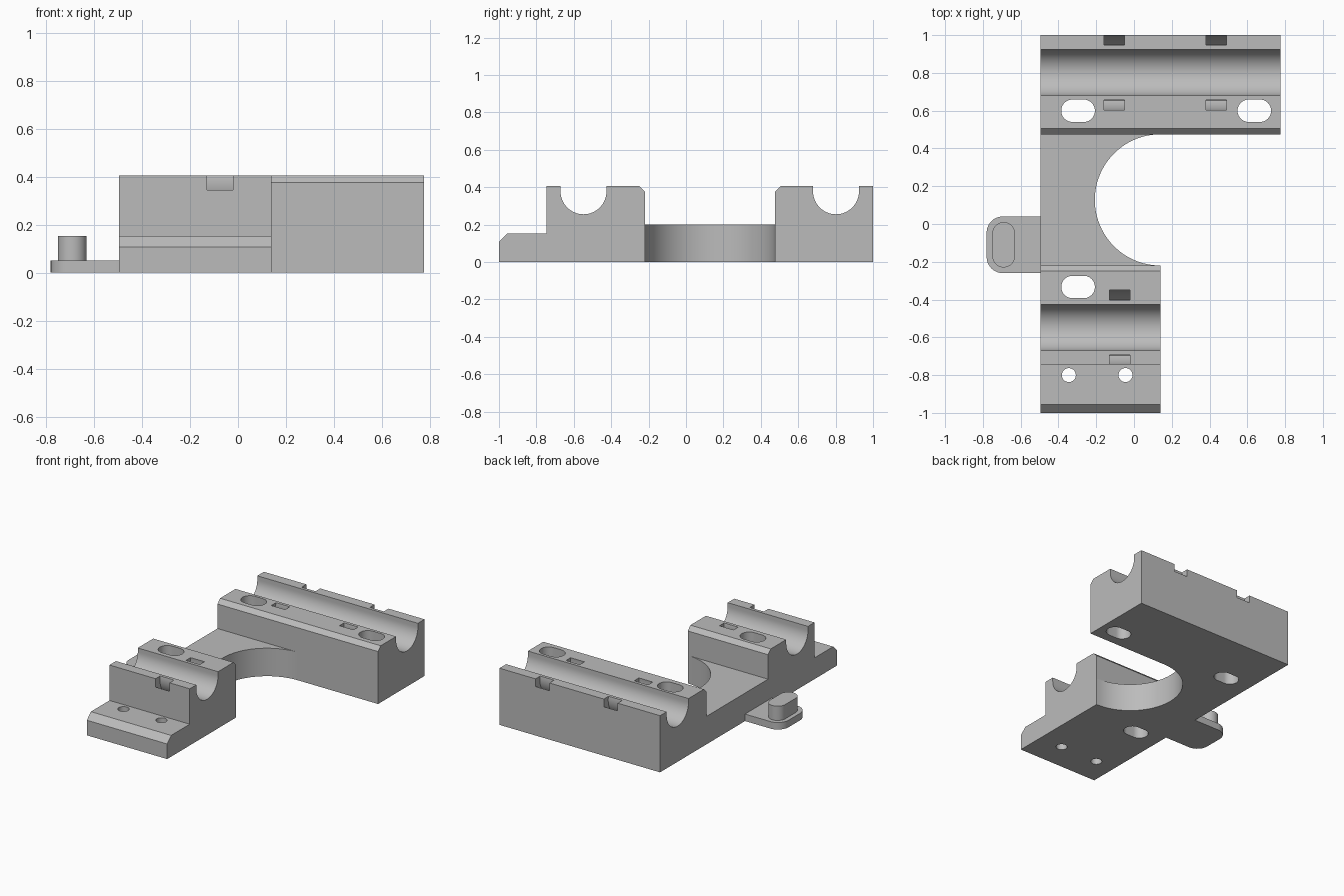
import bpy, bmesh
from math import sin, cos, radians
from mathutils import Vector

cube = bpy.data.objects.get("Cube")
if cube:
    bpy.data.objects.remove(cube, do_unlink=True)

grey = bpy.data.materials.new("plain grey")
grey.use_nodes = True
grey.diffuse_color = (0.5, 0.5, 0.5, 1)
grey.node_tree.nodes["Principled BSDF"].inputs["Base Color"].default_value = (0.5, 0.5, 0.5, 1)

LEFT, MID, RIGHT = -0.495, 0.14, 0.775     # x limits of the blocks
TOP, WEB_TOP, AXIS = 0.405, 0.2, 0.378     # heights; AXIS is the rod centre
FRONT_ROD, BACK_ROD, ROD_R = -0.548, 0.802, 0.123


def arc(cx, cy, r, start, end, n=32):
    angles = [radians(start + (end - start) * i / n) for i in range(n + 1)]
    return [(cx + r * cos(a), cy + r * sin(a)) for a in angles]


def extrude(name, points, low, high, axis="z"):
    """Solid from a flat outline: (y, z) pushed along x, or (x, y) along z."""
    bm = bmesh.new()
    place = (lambda p: (low, *p)) if axis == "x" else (lambda p: (*p, low))
    face = bm.faces.new([bm.verts.new(place(p)) for p in points])
    step = Vector((high - low, 0, 0) if axis == "x" else (0, 0, high - low))
    new = bmesh.ops.extrude_face_region(bm, geom=[face])["geom"]
    bmesh.ops.translate(bm, vec=step, verts=[v for v in new if isinstance(v, bmesh.types.BMVert)])
    bmesh.ops.recalc_face_normals(bm, faces=bm.faces)
    mesh = bpy.data.meshes.new(name)
    bm.to_mesh(mesh)
    bm.free()
    mesh.materials.append(grey)
    obj = bpy.data.objects.new(name, mesh)
    bpy.context.collection.objects.link(obj)
    return obj


def rounded(x0, x1, y0, y1, r):
    """Outline of a rectangle with round corners."""
    return (arc(x1 - r, y1 - r, r, 0, 90, 12) + arc(x0 + r, y1 - r, r, 90, 180, 12)
            + arc(x0 + r, y0 + r, r, 180, 270, 12) + arc(x1 - r, y0 + r, r, 270, 360, 12))


def unique(points):
    kept = []
    for p in points:
        if all((Vector(p) - Vector(q)).length > 1e-4 for q in kept):
            kept.append(p)
    return kept


def combine(target, tool, operation):
    mod = target.modifiers.new("combine", "BOOLEAN")
    mod.operation, mod.solver, mod.object = operation, "EXACT", tool
    tool.hide_render = True
    bpy.context.view_layer.objects.active = target
    bpy.ops.object.modifier_apply(modifier=mod.name)
    bpy.data.objects.remove(tool, do_unlink=True)


def rod_groove(y):
    return ([(y - ROD_R, TOP)] + arc(y, AXIS, ROD_R, 180, 360) + [(y + ROD_R, TOP)])


# Front block with its stepped foot
front = extrude("front_rod_block",
                [(-1, 0), (-1, 0.108), (-0.955, 0.152), (-0.745, 0.152), (-0.745, TOP)]
                + rod_groove(FRONT_ROD)
                + [(-0.25, TOP), (-0.22, 0.375), (-0.22, 0)], LEFT, MID, "x")

# Long back block
back = extrude("back_rod_block",
               [(0.475, 0), (0.475, 0.375), (0.505, TOP)] + rod_groove(BACK_ROD)
               + [(1, TOP), (1, 0)], LEFT, RIGHT, "x")

# Cable-tie tunnels curving under each rod
tunnels = [(front, FRONT_ROD, -0.13), (back, BACK_ROD, -0.16), (back, BACK_ROD, 0.38)]
for block, y, x in tunnels:
    outline = arc(y, AXIS, 0.2, 20, -200, 40) + arc(y, AXIS, 0.148, -200, 20, 40)
    combine(block, extrude("tie_cutter", outline, x, x + 0.11, "x"), "DIFFERENCE")

# Slotted screw holes
for block, x, y in [(front, -0.385, -0.393), (back, -0.385, 0.54), (back, 0.548, 0.54)]:
    outline = unique(rounded(x, x + 0.178, y, y + 0.119, 0.0595))
    combine(block, extrude("slot_cutter", outline, -0.1, 0.6), "DIFFERENCE")

# Round holes in the foot
for x in (-0.345, -0.045):
    outline = unique(arc(x, -0.8, 0.037, 0, 360))
    combine(front, extrude("hole_cutter", outline, -0.1, 0.3), "DIFFERENCE")

# Web between the blocks, with its half-round cutout
web = extrude("motor_web", [(LEFT, 0.475), (LEFT, -0.22)]
              + arc(MID, 0.1275, 0.3475, 270, 90, 48), 0, WEB_TOP)

# Side tab with two round corners, and its upright pin
tab = extrude("side_tab", [(LEFT, -0.26), (LEFT, 0.04)]
              + arc(-0.695, -0.045, 0.085, 90, 180, 12)
              + arc(-0.695, -0.175, 0.085, 180, 270, 12), 0, 0.05)
pin = extrude("tab_pin", unique(rounded(-0.75, -0.63, -0.23, 0.01, 0.06)), 0.05, 0.152)

# Fuse the parts into one solid
for part in (web, back, tab, pin):
    combine(front, part, "UNION")
front.name = "rod_bracket"

bpy.ops.object.select_all(action="DESELECT")
front.select_set(True)
bpy.context.view_layer.objects.active = front
bpy.ops.object.shade_smooth_by_angle(angle=radians(30))
